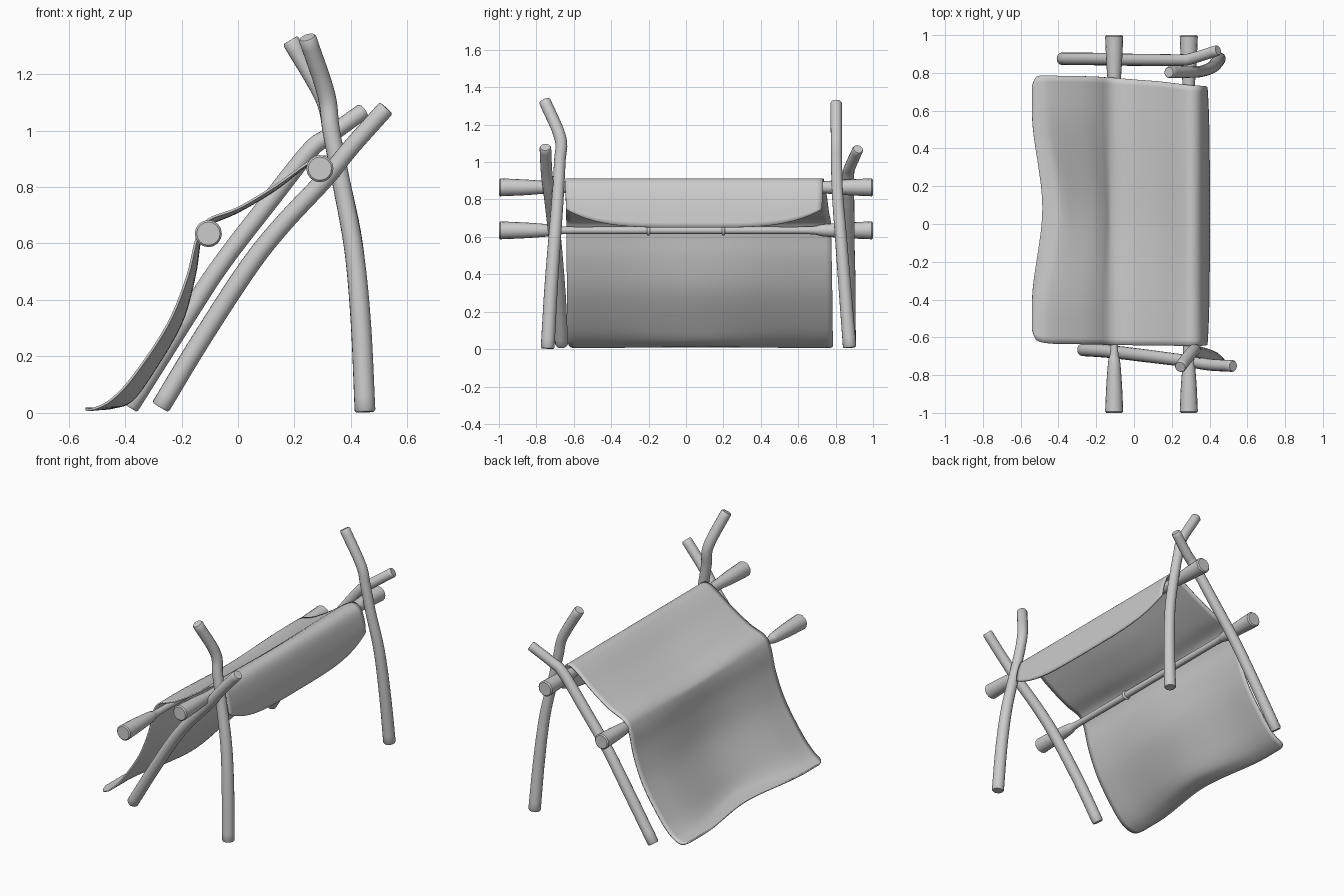
import bpy, bmesh, math
from mathutils import Vector

if "Cube" in bpy.data.objects:
    bpy.data.objects.remove(bpy.data.objects["Cube"])


def smooth_path(pts, n):
    """Catmull-Rom through tuples of any length."""
    p = [Vector(q) for q in pts]
    p = [2 * p[0] - p[1]] + p + [2 * p[-1] - p[-2]]
    out = []
    for i in range(1, len(p) - 2):
        a, b, c, d = p[i - 1:i + 3]
        for k in range(n):
            t = k / n
            out.append(0.5 * (2 * b + (c - a) * t + (2 * a - 5 * b + 4 * c - d) * t * t
                              + (3 * b - a - 3 * c + d) * t ** 3))
    out.append(p[-2])
    return out


def finish(ob, angle=40):
    bpy.ops.object.select_all(action='DESELECT')
    ob.select_set(True)
    bpy.context.view_layer.objects.active = ob
    if ob.type == 'CURVE':
        bpy.ops.object.convert(target='MESH')
        ob = bpy.context.object
    bpy.ops.object.shade_smooth_by_angle(angle=math.radians(angle))


def pole(name, pts, n=6):
    """Tapered round pole; points are (x, y, z, radius)."""
    path = smooth_path(pts, n)
    # small chamfer at both ends
    for end in (0, -1):
        e = path[end].copy()
        inner = path[1 if end == 0 else -2]
        d = (inner.xyz - e.xyz).normalized() * 0.007
        path[end] = Vector((*(e.xyz + d), e.w))
        e.w *= 0.86
        if end == 0:
            path.insert(0, e)
        else:
            path.append(e)
    cu = bpy.data.curves.new(name, 'CURVE')
    cu.dimensions = '3D'
    cu.bevel_depth = 1.0
    cu.bevel_resolution = 6
    cu.use_fill_caps = True
    s = cu.splines.new('POLY')
    s.points.add(len(path) - 1)
    for sp, q in zip(s.points, path):
        sp.co = (q.x, q.y, q.z, 1)
        sp.radius = q.w
    ob = bpy.data.objects.new(name, cu)
    bpy.context.collection.objects.link(ob)
    finish(ob)


# Horizontal crossbars with flared ends
for name, x, z, mid in (("upper_crossbar", 0.29, 0.865, 0.03),
                        ("lower_crossbar", -0.105, 0.635, 0.02)):
    half = [(1.0, 0.048), (0.86, 0.042), (0.73, 0.032), (0.65, mid), (0.3, mid)]
    prof = [(x, -y, z, r) for y, r in half] + [(x, y, z, r) for y, r in reversed(half)]
    pole(name, prof, 4)

# Small binding rings on the lower bar
for i, y in enumerate((-0.2, 0.2)):
    bpy.ops.mesh.primitive_torus_add(major_radius=0.02, minor_radius=0.009, major_segments=24,
                                     minor_segments=10, location=(-0.105, y, 0.635),
                                     rotation=(math.pi / 2, 0, 0))
    ob = bpy.context.object
    ob.name = f"binding_ring_{i + 1}"
    finish(ob)

# Slanted side rails
pole("front_slanted_rail", [(-0.275, -0.665, 0.02, 0.034), (-0.13, -0.675, 0.26, 0.034),
                            (0.04, -0.695, 0.52, 0.034), (0.16, -0.71, 0.67, 0.033),
                            (0.31, -0.73, 0.83, 0.032), (0.40, -0.745, 0.94, 0.031),
                            (0.525, -0.752, 1.08, 0.031)])
pole("back_slanted_rail", [(-0.385, 0.875, 0.02, 0.033), (-0.17, 0.873, 0.36, 0.033),
                           (-0.05, 0.87, 0.54, 0.032), (0.12, 0.868, 0.76, 0.032),
                           (0.255, 0.868, 0.93, 0.031), (0.32, 0.88, 0.98, 0.03),
                           (0.445, 0.92, 1.07, 0.029)])

# Upright legs with kinked tops
pole("front_upright", [(0.45, -0.74, 0.003, 0.037), (0.435, -0.722, 0.32, 0.036),
                       (0.41, -0.703, 0.58, 0.034), (0.365, -0.685, 0.82, 0.032),
                       (0.33, -0.675, 1.0, 0.031), (0.312, -0.672, 1.13, 0.032),
                       (0.245, -0.757, 1.33, 0.032)])
pole("back_upright", [(0.45, 0.875, 0.008, 0.036), (0.435, 0.85, 0.32, 0.034),
                      (0.41, 0.828, 0.6, 0.032), (0.365, 0.81, 0.83, 0.03),
                      (0.33, 0.805, 1.0, 0.03), (0.30, 0.804, 1.12, 0.03),
                      (0.185, 0.803, 1.32, 0.031)])

# Draped cloth: rows of (x edge, z edge, x middle, z middle, y start, y end)
rows = [(-0.54, 0.014, -0.485, 0.014, -0.56, 0.73), (-0.515, 0.013, -0.44, 0.02, -0.615, 0.78),
        (-0.45, 0.045, -0.38, 0.042, -0.632, 0.785), (-0.37, 0.13, -0.315, 0.125, -0.635, 0.784),
        (-0.25, 0.31, -0.205, 0.31, -0.637, 0.782), (-0.18, 0.48, -0.155, 0.48, -0.638, 0.779),
        (-0.145, 0.62, -0.133, 0.62, -0.64, 0.776), (-0.105, 0.684, -0.105, 0.666, -0.64, 0.774),
        (0.0, 0.725, 0.0, 0.713, -0.642, 0.765), (0.13, 0.802, 0.13, 0.79, -0.643, 0.755),
        (0.24, 0.88, 0.24, 0.875, -0.645, 0.742), (0.30, 0.908, 0.30, 0.908, -0.645, 0.735),
        (0.348, 0.885, 0.35, 0.88, -0.645, 0.732), (0.375, 0.81, 0.38, 0.78, -0.643, 0.73),
        (0.385, 0.745, 0.397, 0.65, -0.64, 0.725)]
# split into 3-part vectors since each coordinate is interpolated separately
edge = smooth_path([(r[0], r[1]) for r in rows], 5)
middle = smooth_path([(r[2], r[3]) for r in rows], 5)
span = smooth_path([(r[4], r[5]) for r in rows], 5)
NY = 44
bm = bmesh.new()
grid = []
for e, m, s in zip(edge, middle, span):
    line = []
    for j in range(NY + 1):
        t = -1 + 2 * j / NY
        y = s[0] + (s[1] - s[0]) * (t + 1) / 2
        if e.x > 0.3:
            w = abs(t) ** 4
        else:
            k = min(1, abs(t) / 0.8)
            w = k * k * (3 - 2 * k)
        q = m.lerp(e, w)
        line.append(bm.verts.new((q[0], y, q[1])))
    grid.append(line)
for a, b in zip(grid, grid[1:]):
    for j in range(NY):
        bm.faces.new((a[j], b[j], b[j + 1], a[j + 1]))
bmesh.ops.recalc_face_normals(bm, faces=bm.faces[:])
me = bpy.data.meshes.new("draped_cloth")
bm.to_mesh(me)
bm.free()
cloth = bpy.data.objects.new("draped_cloth", me)
bpy.context.collection.objects.link(cloth)
finish(cloth, 60)
mod = cloth.modifiers.new("thickness", 'SOLIDIFY')
mod.thickness = 0.009
mod.offset = 0
